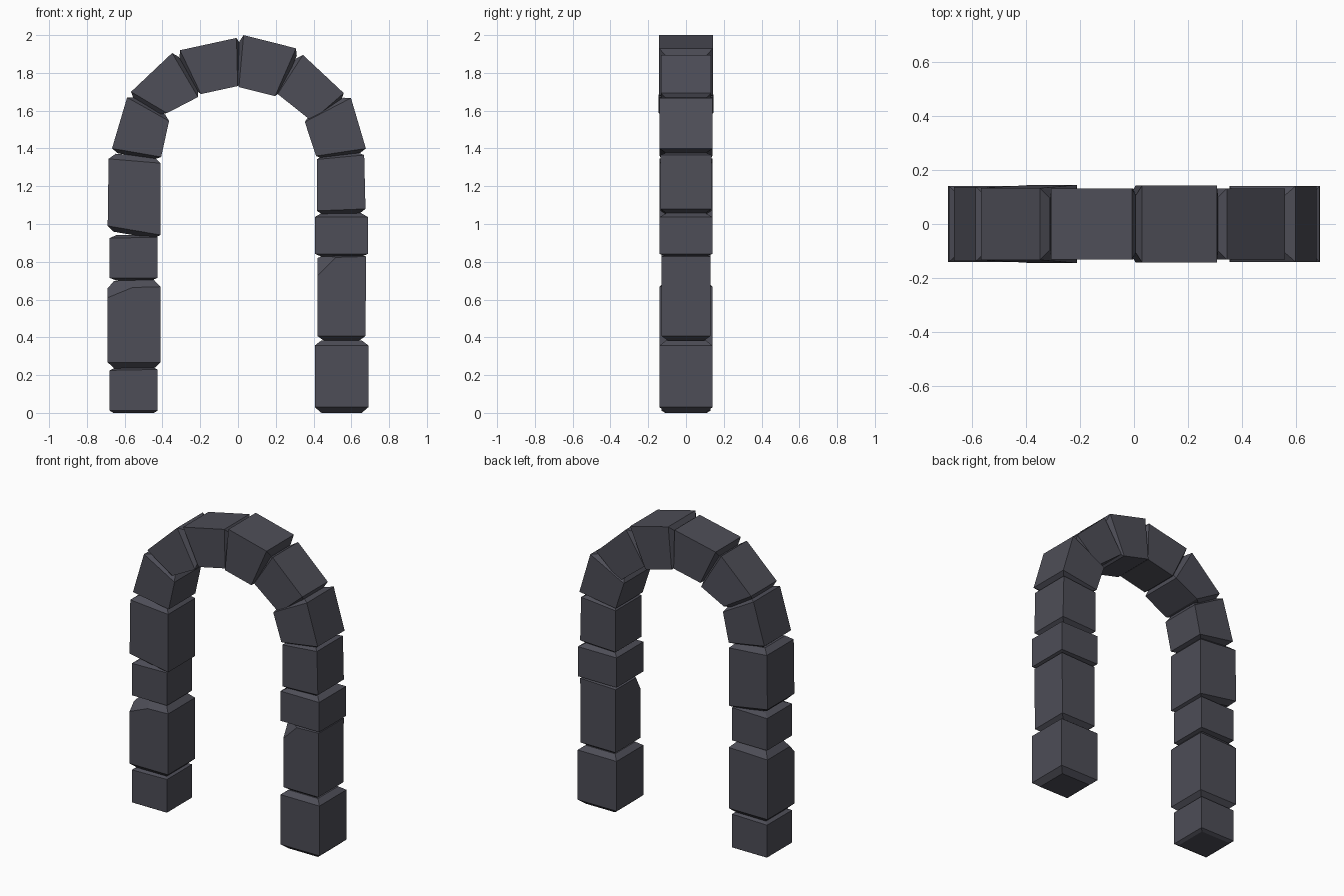
import bpy, bmesh
from mathutils import Vector

if "Cube" in bpy.data.objects:
    bpy.data.objects.remove(bpy.data.objects["Cube"])

stone = bpy.data.materials.new("dark slate stone")
stone.diffuse_color = (0.075, 0.075, 0.095, 1)
stone.use_nodes = True
stone.node_tree.nodes["Principled BSDF"].inputs["Base Color"].default_value = stone.diffuse_color


def block(name, start, end, depth=(0.14, 0.14), rise=(0.02, 0.02), inset=(0.035, 0.035), chip=None):
    """Block between two joints; each joint is (outer x, outer z, inner x, inner z)."""
    joints = [(Vector((j[0], 0, j[1])), Vector((j[2], 0, j[3]))) for j in (start, end)]
    centre = sum((p for j in joints for p in j), Vector()) / 4
    bm = bmesh.new()

    def ring(k, chamfered):
        o, i = joints[k]
        along = (i - o).normalized()
        out = Vector((along.z, 0, -along.x))
        if out.dot((o + i) / 2 - centre) < 0:
            out = -out
        c = inset[k] if chamfered else 0
        push = out * rise[k] if chamfered else Vector()
        pts = []
        for p, s, d, y in ((o, 1, depth[0], -1), (i, -1, depth[1], -1),
                           (i, -1, depth[1], 1), (o, 1, depth[0], 1)):
            pts.append(bm.verts.new(p + along * c * s + push + Vector((0, y * (d - c), 0))))
        return pts

    rings = [ring(0, True), ring(0, False), ring(1, False), ring(1, True)]
    for a, b in zip(rings, rings[1:]):
        for n in range(4):
            m = (n + 1) % 4
            bm.faces.new((a[n], a[m], b[m], b[n]))
    bm.faces.new(rings[0])
    bm.faces.new(rings[-1])

    # broken corner: slice with a plane through three points and cap it
    if chip:
        a, b, c = (Vector(p) for p in chip)
        n = (b - a).cross(c - a).normalized()
        if n.dot(centre - a) > 0:
            n = -n
        geom = bm.verts[:] + bm.edges[:] + bm.faces[:]
        cut = bmesh.ops.bisect_plane(bm, geom=geom, plane_co=a, plane_no=n, clear_outer=True)
        edges = [e for e in cut["geom_cut"] if isinstance(e, bmesh.types.BMEdge)]
        bmesh.ops.holes_fill(bm, edges=edges, sides=0)

    bmesh.ops.recalc_face_normals(bm, faces=bm.faces[:])
    mesh = bpy.data.meshes.new(name)
    bm.to_mesh(mesh)
    bm.free()
    mesh.materials.append(stone)
    bpy.context.collection.objects.link(bpy.data.objects.new(name, mesh))


# left pillar, bottom to top
block("left_base_block", (-.68, .012, -.425, .012), (-.68, .225, -.425, .23),
      (.13, .13), (.012, .015), (.02, .035))
block("left_tall_block", (-.69, .268, -.41, .268), (-.69, .66, -.41, .668),
      rise=(.033, .038), chip=((-.69, -.14, .61), (-.58, -.14, .655), (-.66, -.08, .69)))
block("left_short_block", (-.68, .715, -.425, .715), (-.68, .925, -.425, .93),
      (.13, .13), (.014, .015))
block("left_upper_block", (-.69, .99, -.41, .942), (-.685, 1.345, -.41, 1.322),
      rise=(.025, .03))

# arch stones, left to right
block("arch_stone_1", (-.667, 1.4, -.407, 1.355), (-.587, 1.67, -.365, 1.545), (.138, .138))
block("arch_stone_2", (-.566, 1.7, -.376, 1.587), (-.349, 1.905, -.212, 1.672),
      (.133, .145), rise=(.03, .02))
block("arch_stone_3", (-.307, 1.92, -.196, 1.688), (-.008, 1.985, -.002, 1.73), (.131, .131))
block("arch_stone_4", (.03, 2.0, .005, 1.725), (.307, 1.93, .196, 1.677),
      (.142, .142))
block("arch_stone_5", (.344, 1.895, .21, 1.688), (.56, 1.693, .39, 1.545), (.132, .132))
block("arch_stone_6", (.598, 1.667, .354, 1.54), (.677, 1.4, .413, 1.36))

# right pillar, top to bottom
block("right_upper_block", (.668, 1.365, .417, 1.342), (.675, 1.08, .417, 1.07),
      (.135, .135), (.018, .025))
block("right_short_block", (.688, 1.037, .407, 1.037), (.688, .842, .407, .842),
      rise=(.02, .015))
block("right_tall_block", (.678, .828, .42, .82), (.675, .407, .42, .407),
      (.13, .13), (.012, .025),
      chip=((.42, -.13, .725), (.49, -.13, .795), (.42, -.085, .81)))
block("right_base_block", (.69, .357, .407, .357), (.69, .03, .407, .03),
      rise=(.027, .03))
